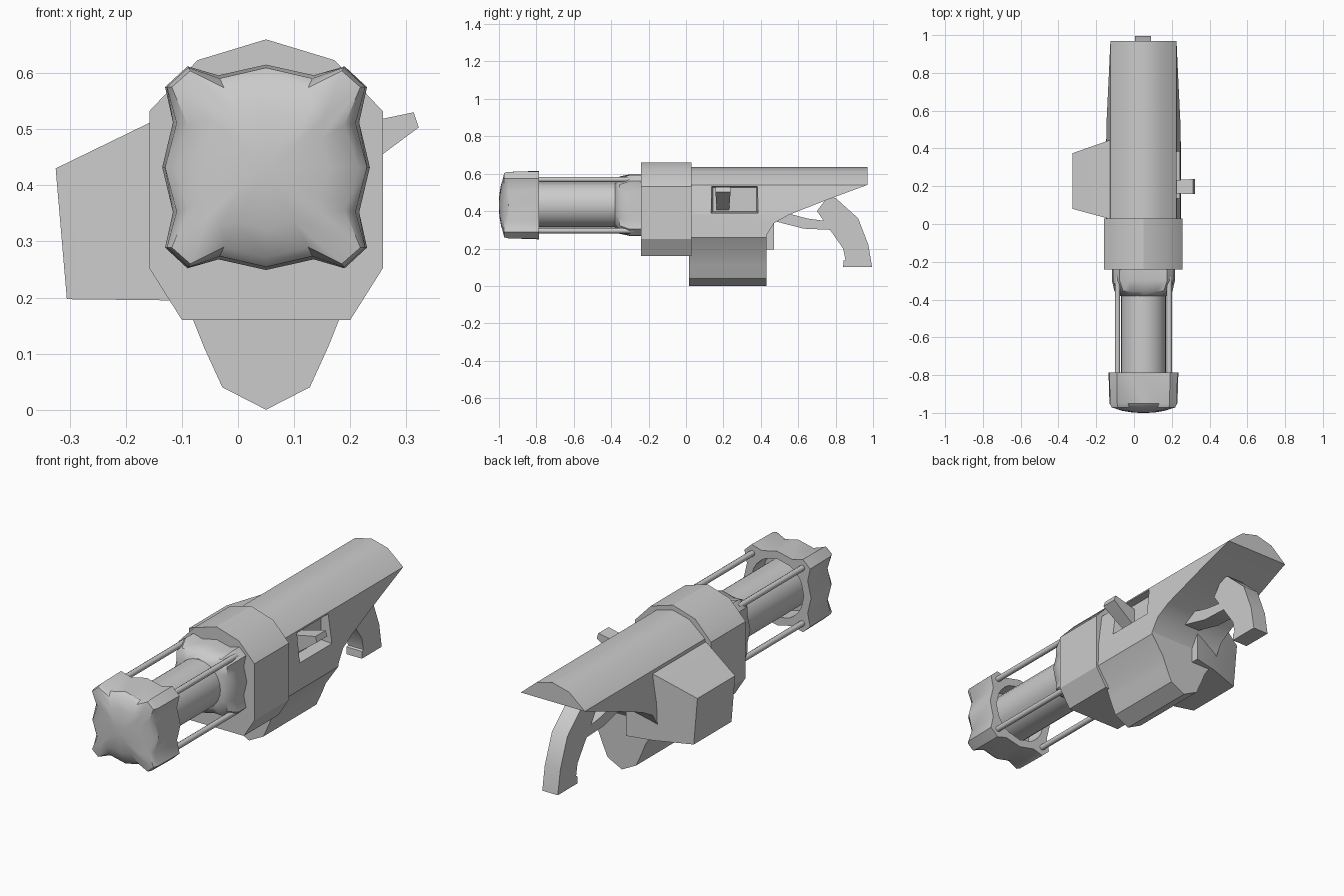
import bpy, bmesh, math
from mathutils import Vector

if "Cube" in bpy.data.objects:
    bpy.data.objects.remove(bpy.data.objects["Cube"])

CX, CZ = 0.05, 0.432   # barrel axis

grey = bpy.data.materials.new("plain grey")
grey.diffuse_color = (0.6, 0.6, 0.6, 1)
grey.use_nodes = True
grey.node_tree.nodes["Principled BSDF"].inputs["Base Color"].default_value = grey.diffuse_color


def loft(name, rings, angle=30):
    """Skin closed rings of equal point count and cap both ends."""
    bm = bmesh.new()
    vs = [[bm.verts.new(p) for p in r] for r in rings]
    n = len(rings[0])
    for a, b in zip(vs, vs[1:]):
        for i in range(n):
            j = (i + 1) % n
            bm.faces.new((a[i], a[j], b[j], b[i]))
    bm.faces.new(vs[0][::-1])
    bm.faces.new(vs[-1])
    bmesh.ops.recalc_face_normals(bm, faces=bm.faces)
    me = bpy.data.meshes.new(name)
    bm.to_mesh(me)
    bm.free()
    me.materials.append(grey)
    ob = bpy.data.objects.new(name, me)
    bpy.context.collection.objects.link(ob)
    smooth(ob, angle)
    return ob


def smooth(ob, angle):
    bpy.ops.object.select_all(action='DESELECT')
    bpy.context.view_layer.objects.active = ob
    ob.select_set(True)
    bpy.ops.object.shade_smooth_by_angle(angle=math.radians(angle))


def along_y(name, pts, y0, y1, angle=30):
    return loft(name, [[(x, y, z) for x, z in pts] for y in (y0, y1)], angle)


def along_x(name, pts, x0, x1, angle=30):
    return loft(name, [[(x, y, z) for y, z in pts] for x in (x0, x1)], angle)


def boolean(ob, cutter, op):
    bpy.context.view_layer.objects.active = ob
    m = ob.modifiers.new("cut", 'BOOLEAN')
    m.object, m.operation, m.solver = cutter, op, 'EXACT'
    bpy.ops.object.modifier_apply(modifier=m.name)
    bpy.data.objects.remove(cutter)
    smooth(ob, 30)


def mirrored(half):
    """Mirror a half profile (top to bottom, +x side) about the barrel axis."""
    right = [(CX + x, z) for x, z in half]
    left = [(CX - x, z) for x, z in half[::-1] if x > 0]
    return right + left


def four_way(quarter):
    """Offsets from the axis, top to side, mirrored into all four quadrants."""
    half = quarter + [(x, -z) for x, z in quarter[-2::-1]]
    return half + [(-x, z) for x, z in half[-2:0:-1]]


def ring(offsets, y, s=1.0):
    return [(CX + x * s, y, CZ + z * s) for x, z in offsets]


def blend(a, b, t):
    return [tuple(Vector(p).lerp(Vector(q), t)) for p, q in zip(a, b)]


# Main body: arched section trimmed by the side outline
body = along_y("body", mirrored([(0, .635), (.09, .612), (.175, .54), (.195, .38), (.198, .26),
                                 (.13, .16), (.11, .11), (.078, .04), (0, 0)]), 0.0, 1.0)
side = along_x("side_outline", [(.015, -.1), (.43, -.1), (.43, .27), (.47, .335), (.55, .38),
                                (.78, .47), (.97, .54), (.97, .8), (.015, .8)], -.5, .5)
boolean(body, side, 'INTERSECT')

# Recessed port on the right, with sloping walls
port = loft("port_cutter", [[(x, y, z) for y, z in
            ((.13 + d, .385 + d), (.39 - d, .385 + d), (.39 - d, .54 - d), (.13 + d, .54 - d))]
            for x, d in ((.27, 0), (.19, .014))])
boolean(body, port, 'DIFFERENCE')

# Lever in the port
loft("side_lever", [[(x0, y0, z0), (x0, y1, z0), (x1, y1, z1), (x1, y0, z1)]
     for x0, z0, x1, z1, y0, y1 in ((.18, .40, .18, .50, .165, .23),
                                    (.26, .457, .26, .519, .16, .235),
                                    (.322, .503, .313, .53, .158, .238))])

# Tapered box on the left
loft("side_box", [[(x, y0, z0), (x, y1, z0), (x1, y1, z1), (x1, y0, z1)]
     for x, z0, x1, z1, y0, y1 in ((0.0, .195, 0.0, .57, .02, .47),
                                   (-.13, .195, -.14, .52, .03, .44),
                                   (-.305, .197, -.325, .43, .08, .375))])

# Collar
along_y("collar", mirrored([(0, .66), (.122, .623), (.208, .532), (.208, .252),
                            (.15, .16)]), -.24, .03)

# Curved grip and the bar joining it to the body
along_x("grip", [(.76, .48), (.80, .47), (.92, .362), (.975, .22), (.995, .10), (.84, .10),
                 (.842, .135), (.852, .14), (.84, .20), (.77, .30), (.70, .40)], .005, .09)
along_x("grip_bar", [(.42, .36), (.63, .306), (.77, .30), (.80, .34), (.65, .36), (.5, .40)],
        .005, .09)

# Barrel
circle = [(math.sin(a) * .12, math.cos(a) * .12) for a in
          (i * math.tau / 24 for i in range(24))]
loft("barrel", [ring(circle, -.92), ring(circle, -.2)])

# Wavy four-lobed muzzle with a domed front and hollow back
lobes = four_way([(0, .183), (.085, .164), (.14, .18), (.18, .143), (.166, .08), (.185, 0)])
rim = four_way([(0, .161), (.075, .142), (.135, .172), (.168, .143), (.14, .075), (.165, 0)])
round_ring = [tuple(Vector(p).normalized() * .145) for p in lobes]
loft("muzzle", [ring(round_ring, -.88), ring(round_ring, -.785), ring(lobes, -.785),
                ring(blend(lobes, rim, .25), -.95), ring(rim, -.972),
                ring(blend(rim, round_ring, .5), -.989, .72), ring(round_ring, -.998, .4),
                ring(round_ring, -1.0, .12)], 35)

# Lobed flange where the barrel meets the collar
seat = [tuple(Vector(p).normalized() * .123) for p in lobes]
loft("barrel_flange", [ring(seat, -.38), ring(blend(seat, lobes, .5), -.355),
                       ring(lobes, -.30, .9), ring(lobes, -.22, .9)], 40)

# Four guide rods
rod = [(math.sin(i * math.tau / 8) * .014, math.cos(i * math.tau / 8) * .014) for i in range(8)]
for sx in (-1, 1):
    for sz in (-1, 1):
        loft("guide_rod", [[(CX + sx * .137 + x, y, CZ + sz * .137 + z) for x, z in rod]
                           for y in (-.82, -.28)], 50)
